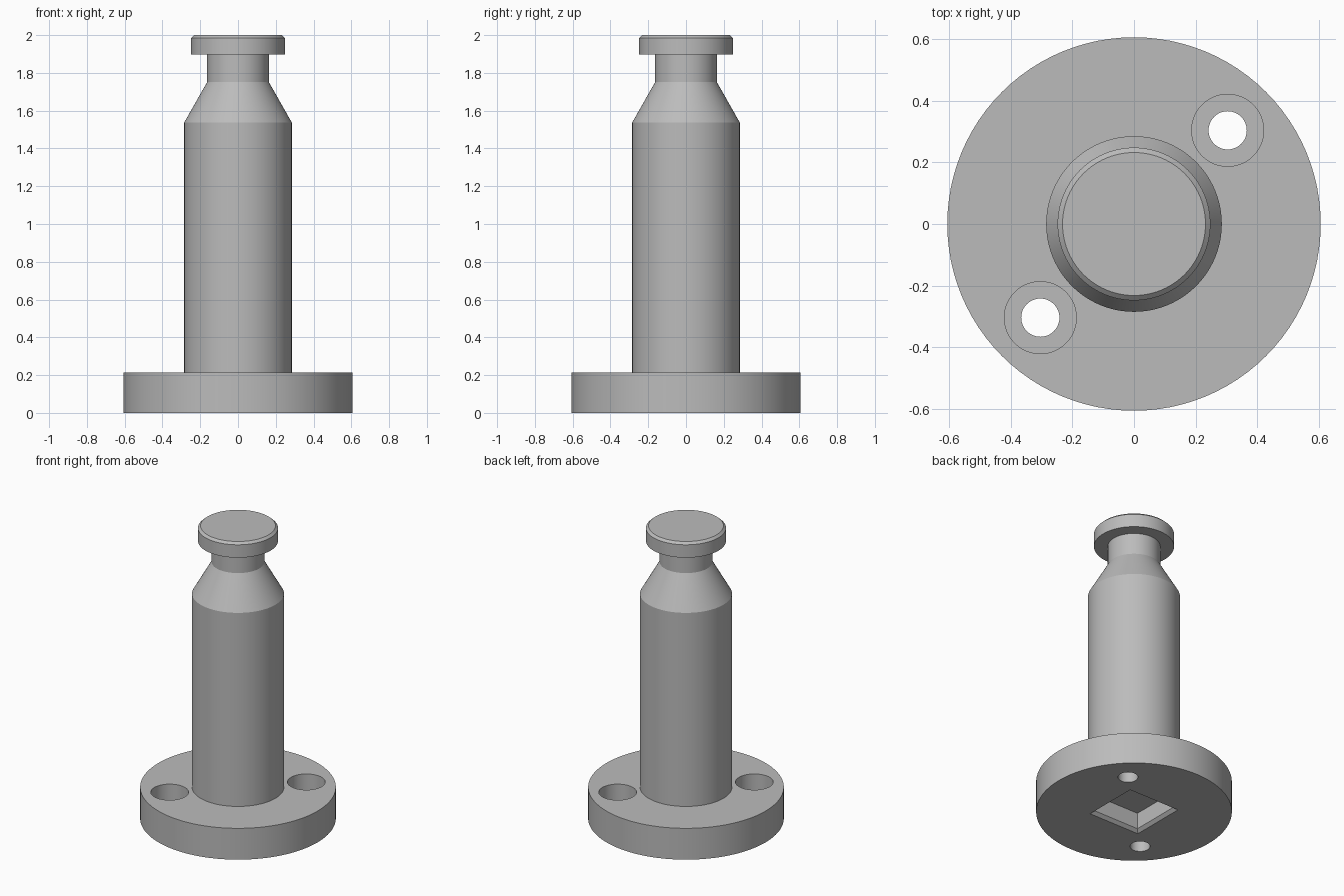
import bpy, bmesh, math
from mathutils import Matrix

cube = bpy.data.objects.get("Cube")
if cube:
    bpy.data.objects.remove(cube, do_unlink=True)

steel = bpy.data.materials.new("plain_grey")
steel.use_nodes = True
GREY = (0.5, 0.5, 0.5, 1)
steel.diffuse_color = GREY
steel.node_tree.nodes["Principled BSDF"].inputs["Base Color"].default_value = GREY


def lathe(name, profile, segments, x=0, y=0, turn=0):
    """Closed solid of revolution from (radius, height) rings with capped ends."""
    bm = bmesh.new()
    rings = []
    for r, z in profile:
        angles = [turn + math.tau * i / segments for i in range(segments)]
        rings.append([bm.verts.new((x + r * math.cos(a), y + r * math.sin(a), z)) for a in angles])
    for low, high in zip(rings, rings[1:]):
        for i in range(segments):
            j = (i + 1) % segments
            bm.faces.new((low[i], low[j], high[j], high[i]))
    bm.faces.new(rings[0][::-1])
    bm.faces.new(rings[-1])
    bmesh.ops.recalc_face_normals(bm, faces=bm.faces)
    mesh = bpy.data.meshes.new(name)
    bm.to_mesh(mesh)
    bm.free()
    mesh.materials.append(steel)
    obj = bpy.data.objects.new(name, mesh)
    bpy.context.collection.objects.link(obj)
    return obj


# Flanged post: base disc, shaft, tapered shoulder, neck and chamfered head
post = lathe("flanged_post", [
    (0.606, 0), (0.606, 0.214), (0.285, 0.214), (0.285, 1.537),
    (0.163, 1.752), (0.163, 1.897), (0.248, 1.897), (0.248, 1.985), (0.232, 2.0),
], 96)

# Counterbored screw holes on opposite sides
cutters = [
    lathe("screw_hole_cutter", [(0.062, -0.1), (0.062, 0.07), (0.117, 0.07), (0.117, 0.3)],
          48, side * 0.304, side * 0.304)
    for side in (-1, 1)
]

# Square socket with a chamfered mouth in the underside
diagonal = math.sqrt(2)
cutters.append(lathe("socket_cutter", [
    (0.213 * diagonal, -0.02), (0.173 * diagonal, 0.02), (0.173 * diagonal, 0.13),
], 4, turn=math.pi / 4))

# Cut the openings, then remove the cutters
bpy.context.view_layer.objects.active = post
post.select_set(True)
for cutter in cutters:
    cutter.hide_render = True
    cut = post.modifiers.new("cut", "BOOLEAN")
    cut.operation = "DIFFERENCE"
    cut.solver = "EXACT"
    cut.object = cutter
    bpy.ops.object.modifier_apply(modifier=cut.name)
    bpy.data.objects.remove(cutter, do_unlink=True)

bpy.ops.object.shade_smooth_by_angle(angle=math.radians(20))
